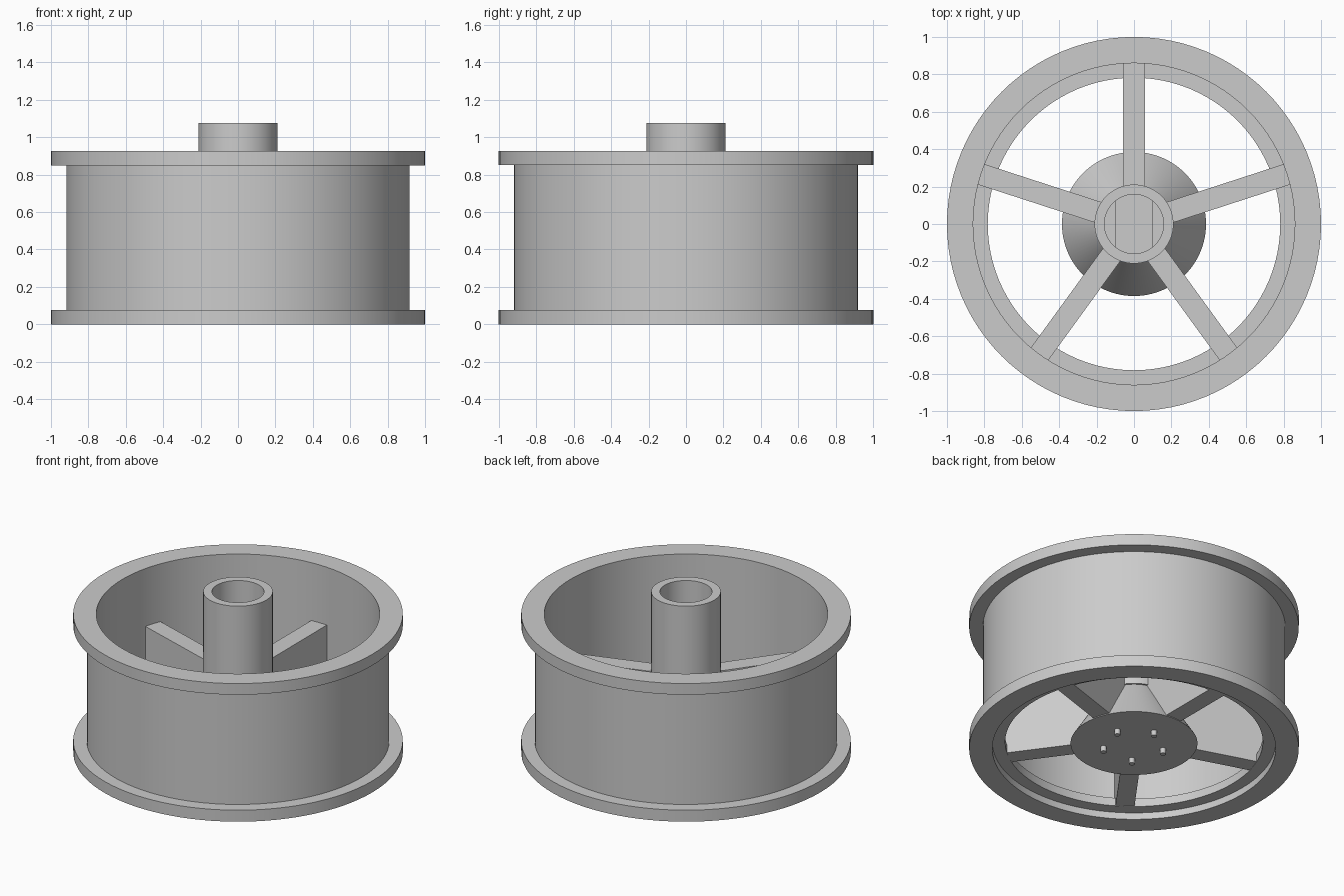
import bpy, bmesh, math
from mathutils import Matrix, Vector

if "Cube" in bpy.data.objects:
    bpy.data.objects.remove(bpy.data.objects["Cube"])

grey = bpy.data.materials.new("light_grey")
grey.use_nodes = True
GREY = (0.6, 0.6, 0.6, 1)
grey.diffuse_color = GREY
grey.node_tree.nodes["Principled BSDF"].inputs["Base Color"].default_value = GREY


def finish(name, bm):
    """Turn a bmesh into a shaded, coloured object."""
    bmesh.ops.remove_doubles(bm, verts=bm.verts, dist=1e-5)
    bmesh.ops.recalc_face_normals(bm, faces=bm.faces)
    mesh = bpy.data.meshes.new(name)
    bm.to_mesh(mesh)
    bm.free()
    mesh.materials.append(grey)
    obj = bpy.data.objects.new(name, mesh)
    bpy.context.collection.objects.link(obj)
    bpy.ops.object.select_all(action='DESELECT')
    obj.select_set(True)
    bpy.context.view_layer.objects.active = obj
    bpy.ops.object.shade_smooth_by_angle(angle=math.radians(30))
    return obj


def lathe(name, profile, closed, steps=96):
    """Spin an (r, z) profile round the z axis."""
    bm = bmesh.new()
    verts = [bm.verts.new((r, 0, z)) for r, z in profile]
    edges = [bm.edges.new(p) for p in zip(verts, verts[1:])]
    if closed:
        edges.append(bm.edges.new((verts[-1], verts[0])))
    bmesh.ops.spin(bm, geom=verts + edges, cent=(0, 0, 0), axis=(0, 0, 1),
                   angle=math.tau, steps=steps, use_merge=False)
    return finish(name, bm)


# Rim: barrel, two outer flanges and an inner lip near the bottom
lathe("rim", [(0.86, 0), (1, 0), (1, 0.077), (0.918, 0.077), (0.918, 0.85),
              (1, 0.85), (1, 0.925), (0.86, 0.925), (0.86, 0.1),
              (0.782, 0.1), (0.782, 0.045), (0.86, 0.045)], True)

# Hub: flared base, tall tube with a blind bore
lathe("hub", [(0, 0.037), (0.385, 0.037), (0.2, 0.335), (0.211, 0.335),
              (0.211, 1.075), (0.158, 1.075), (0.158, 0.34), (0, 0.34)], False)

# Two flat-sided ledges that narrow the bore
for side, label in ((1, "left"), (-1, "right")):
    bm = bmesh.new()
    half = math.acos(0.1 / 0.162)
    arc = [half * (i / 6 - 1) for i in range(13)]
    face = bm.faces.new([bm.verts.new((side * 0.162 * math.cos(a),
                                       0.162 * math.sin(a), 0.33)) for a in arc])
    top = bmesh.ops.extrude_face_region(bm, geom=[face])["geom"]
    bmesh.ops.translate(bm, vec=(0, 0, 0.21),
                        verts=[g for g in top if isinstance(g, bmesh.types.BMVert)])
    finish("bore_ledge_" + label, bm)

# Five deep spokes, each with a bolt under the hub base
for i in range(5):
    turn = Matrix.Rotation(math.radians(90 + 72 * i), 4, 'Z')
    bm = bmesh.new()
    bmesh.ops.create_cube(bm, size=1, matrix=turn
                          @ Matrix.Translation((0.525, 0, 0.2925))
                          @ Matrix.Diagonal((0.69, 0.115, 0.491, 1)))
    finish(f"spoke_{i + 1}", bm)

    bm = bmesh.new()
    bmesh.ops.create_cone(bm, cap_ends=True, segments=24, radius1=0.018, radius2=0.018,
                          depth=0.045, matrix=turn @ Matrix.Translation((0.19, 0, 0.0235)))
    finish(f"bolt_{i + 1}", bm)
